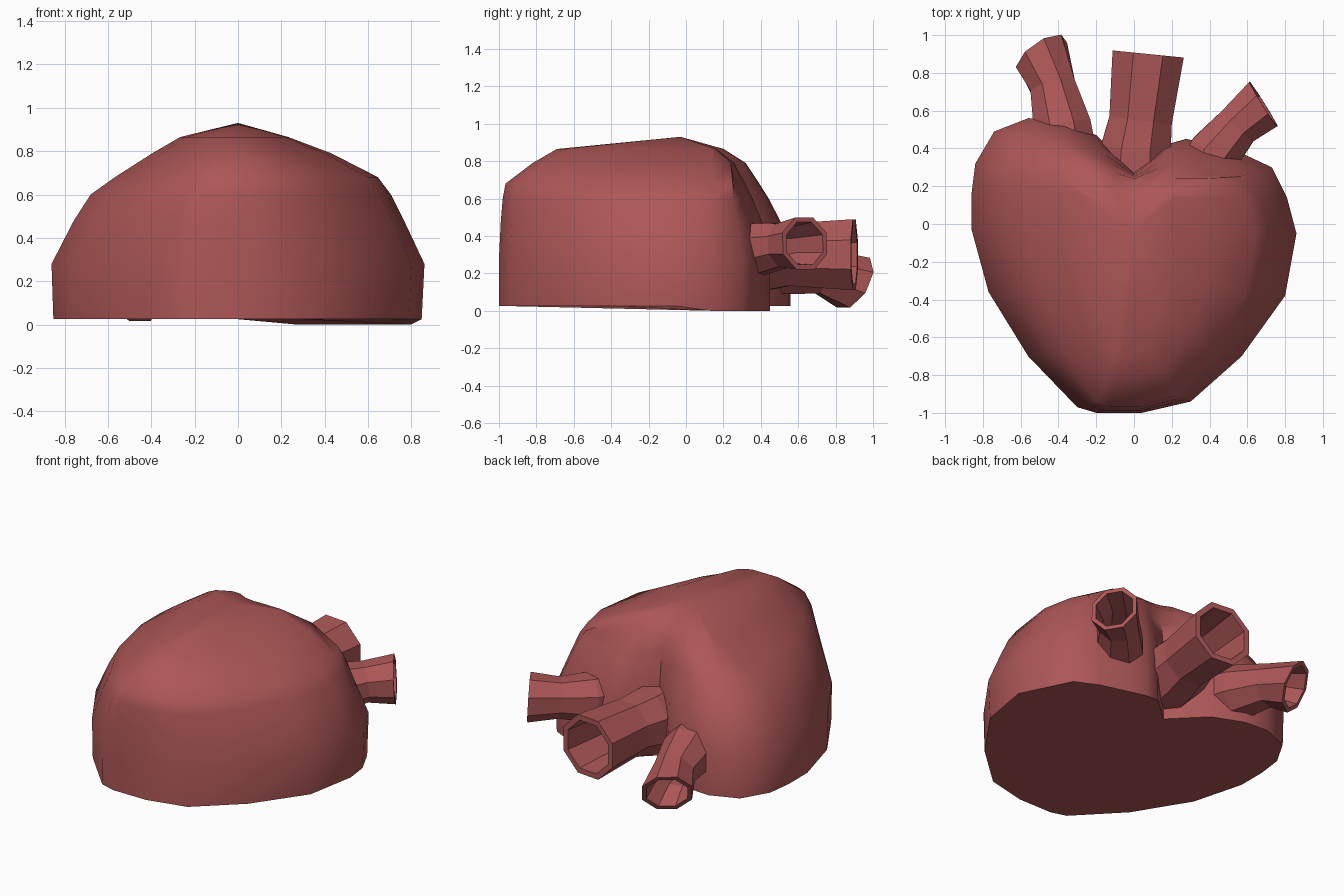
import bpy, bmesh, math
from mathutils import Vector

cube = bpy.data.objects.get("Cube")
if cube:
    bpy.data.objects.remove(cube, do_unlink=True)

red = bpy.data.materials.new("muted red")
red.use_nodes = True
red.diffuse_color = (0.42, 0.095, 0.095, 1)
red.node_tree.nodes["Principled BSDF"].inputs["Base Color"].default_value = red.diffuse_color


def finish(bm, name):
    bmesh.ops.recalc_face_normals(bm, faces=bm.faces)
    mesh = bpy.data.meshes.new(name)
    bm.to_mesh(mesh)
    bm.free()
    mesh.materials.append(red)
    obj = bpy.data.objects.new(name, mesh)
    bpy.context.collection.objects.link(obj)
    return obj


def bridge(bm, low, high):
    n = len(low)
    for i in range(n):
        j = (i + 1) % n
        bm.faces.new((low[i], low[j], high[j], high[i]))


# Heart body: a lobed outline lofted upward into a blunt dome
outline = [(-0.2, -1), (0.04, -1), (0.3, -0.94), (0.57, -0.7), (0.8, -0.38),
           (0.86, -0.05), (0.81, 0.14), (0.73, 0.3), (0.58, 0.37), (0.4, 0.42),
           (0.28, 0.45), (0.17, 0.42), (0, 0.27), (-0.2, 0.47), (-0.4, 0.55),
           (-0.56, 0.56), (-0.74, 0.49), (-0.84, 0.32), (-0.86, 0.16),
           (-0.86, -0.03), (-0.77, -0.36), (-0.56, -0.7), (-0.3, -0.97)]
# height, left-hand and right-hand width, front and back depth, notch limit
levels = [(0.025, 0.99, 0.985, 1, 1, 0.27), (0.28, 1, 1, 1, 1, 0.27),
          (0.48, 0.88, 0.89, 0.99, 0.9, 0.27), (0.6, 0.79, 0.82, 0.98, 0.79, 0.26),
          (0.68, 0.66, 0.75, 0.965, 0.7, 0.25), (0.79, 0.46, 0.5, 0.82, 0.57, 0.24),
          (0.865, 0.31, 0.27, 0.69, 0.36, 0.16)]
bm = bmesh.new()
rings = []
for z, neg, pos, front, back, notch in levels:
    ring = []
    for x, y in outline:
        sunk = 0.025 if z < 0.1 and x > 0.25 and y > 0.1 else 0
        depth = y * front if y < 0 else max(min(y, notch), y * back)
        ring.append(bm.verts.new((x * (neg if x < 0 else pos), depth, z - sunk)))
    if rings:
        bridge(bm, rings[-1], ring)
    rings.append(ring)
bm.faces.new(rings[0])
apex = bm.verts.new((0, -0.03, 0.93))
for a, b in zip(rings[-1], rings[-1][1:] + rings[-1][:1]):
    bm.faces.new((a, b, apex))
body = finish(bm, "heart_body")
bpy.ops.object.select_all(action='DESELECT')
body.select_set(True)
bpy.context.view_layer.objects.active = body
bpy.ops.object.shade_smooth_by_angle(angle=math.radians(42))


# Hollow eight-sided vessels, flat shaded
def vessel(name, path, radii, mouth, wall=0.82, sides=8):
    pts = [Vector(p) for p in path]
    aims = [pts[1] - pts[0]]
    aims += [pts[i + 1] - pts[i - 1] for i in range(1, len(pts) - 1)]
    aims.append(Vector(mouth))
    bm = bmesh.new()

    def make_ring(i, scale):
        aim = aims[i].normalized()
        side = aim.cross(Vector((0, 0, 1))).normalized()
        up = side.cross(aim)
        r = radii[i] * scale
        angles = [math.tau * (k + 0.5) / sides for k in range(sides)]
        return [bm.verts.new(pts[i] + side * math.cos(a) * r + up * math.sin(a) * r)
                for a in angles]

    outer = [make_ring(i, 1) for i in range(len(pts))]
    inner = [make_ring(i, wall) for i in reversed(range(len(pts)))]
    chain = outer + inner
    for low, high in zip(chain, chain[1:]):
        bridge(bm, low, high)
    bm.faces.new(outer[0])
    bm.faces.new(inner[-1])
    return finish(bm, name)


vessel("middle_vessel",
       [(0, 0.2, 0.28), (0.01, 0.4, 0.29), (0.035, 0.55, 0.3), (0.075, 0.9, 0.3)],
       [0.21, 0.2, 0.18, 0.205], (0.1, 1, 0))
vessel("left_vessel",
       [(0.36, 0.22, 0.32), (0.43, 0.38, 0.33), (0.55, 0.52, 0.35), (0.685, 0.635, 0.36)],
       [0.16, 0.15, 0.125, 0.15], (0.83, 0.52, 0.05))
vessel("right_vessel",
       [(-0.36, 0.35, 0.25), (-0.38, 0.52, 0.24), (-0.43, 0.73, 0.21), (-0.49, 0.895, 0.15)],
       [0.18, 0.165, 0.13, 0.16], (-0.5, 0.7, -0.42))
